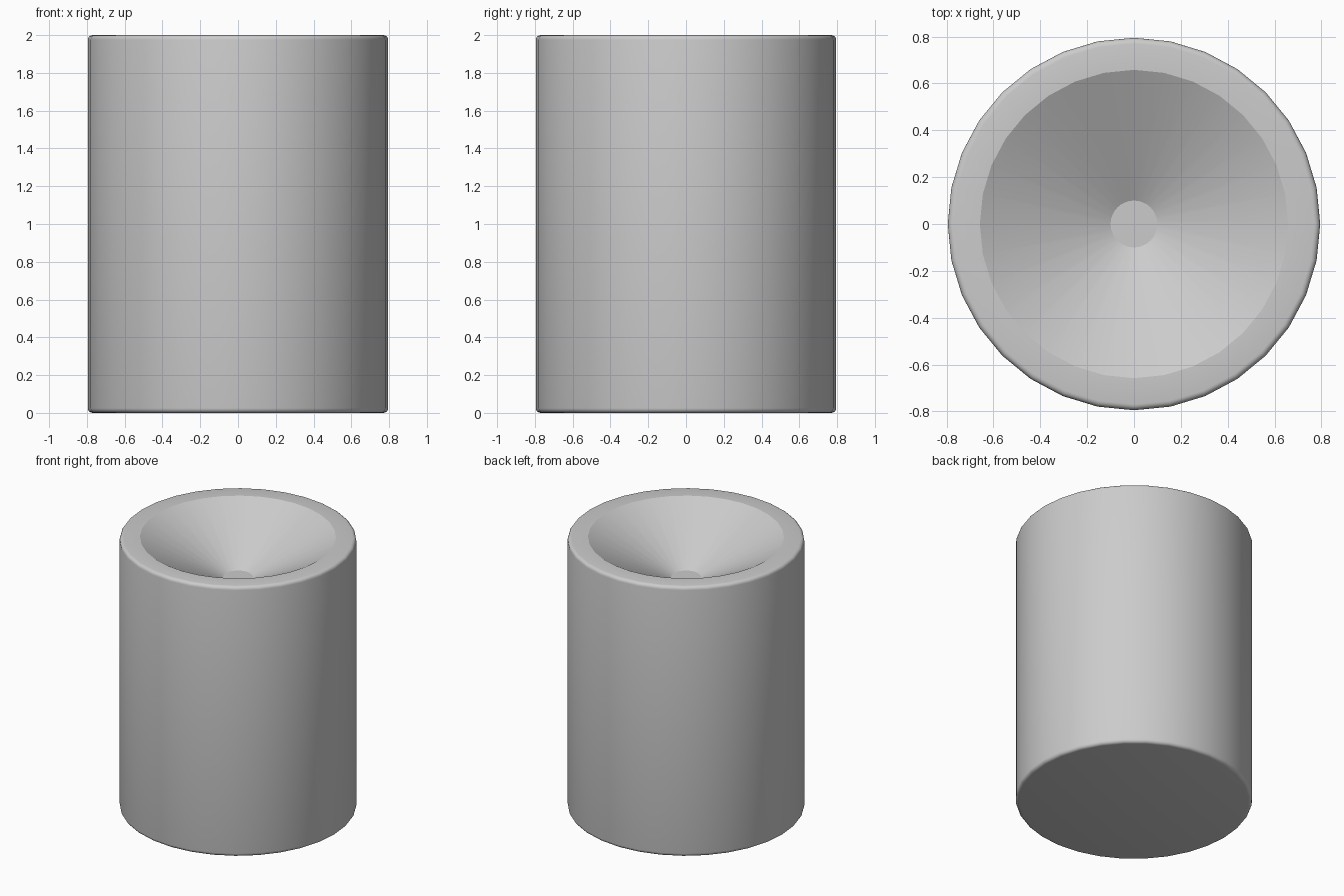
import bpy, bmesh
from math import radians, sin, cos, pi

cube = bpy.data.objects.get("Cube")
if cube:
    bpy.data.objects.remove(cube, do_unlink=True)

SIDES = 32
RADIUS, HEIGHT = 0.795, 2.0
BEVEL, BEVEL_STEPS = 0.025, 4

# Single grey material
grey = bpy.data.materials.new("light_grey")
grey.use_nodes = True
colour = (0.6, 0.6, 0.6, 1)
grey.diffuse_color = colour
grey.node_tree.nodes["Principled BSDF"].inputs["Base Color"].default_value = colour


def rounded_corner(z_centre, start):
    """Quarter-circle profile points at the outer edge."""
    angles = [start + pi / 2 * i / BEVEL_STEPS for i in range(BEVEL_STEPS + 1)]
    r = RADIUS - BEVEL
    return [(r + BEVEL * cos(a), z_centre + BEVEL * sin(a)) for a in angles]


# Profile: rounded bottom edge, wall, rounded rim, funnel recess
profile = rounded_corner(BEVEL, -pi / 2) + rounded_corner(HEIGHT - BEVEL, 0)
profile += [(0.658, HEIGHT), (0.1, HEIGHT - 0.295)]

# Revolve the profile and cap the base and the funnel floor
bm = bmesh.new()
rings = [[bm.verts.new((r * cos(2 * pi * i / SIDES), r * sin(2 * pi * i / SIDES), z))
          for i in range(SIDES)] for r, z in profile]
for low, high in zip(rings, rings[1:]):
    for i in range(SIDES):
        j = (i + 1) % SIDES
        bm.faces.new((low[i], low[j], high[j], high[i]))
bm.faces.new(rings[0][::-1])
bm.faces.new(rings[-1])

mesh = bpy.data.meshes.new("cylinder_body")
bm.to_mesh(mesh)
bm.free()
mesh.materials.append(grey)
body = bpy.data.objects.new("cylinder_body", mesh)
bpy.context.collection.objects.link(body)

# Smooth the wall and rounded edges, keep the funnel edges sharp
bpy.ops.object.select_all(action='DESELECT')
body.select_set(True)
bpy.context.view_layer.objects.active = body
bpy.ops.object.shade_smooth_by_angle(angle=radians(25))
